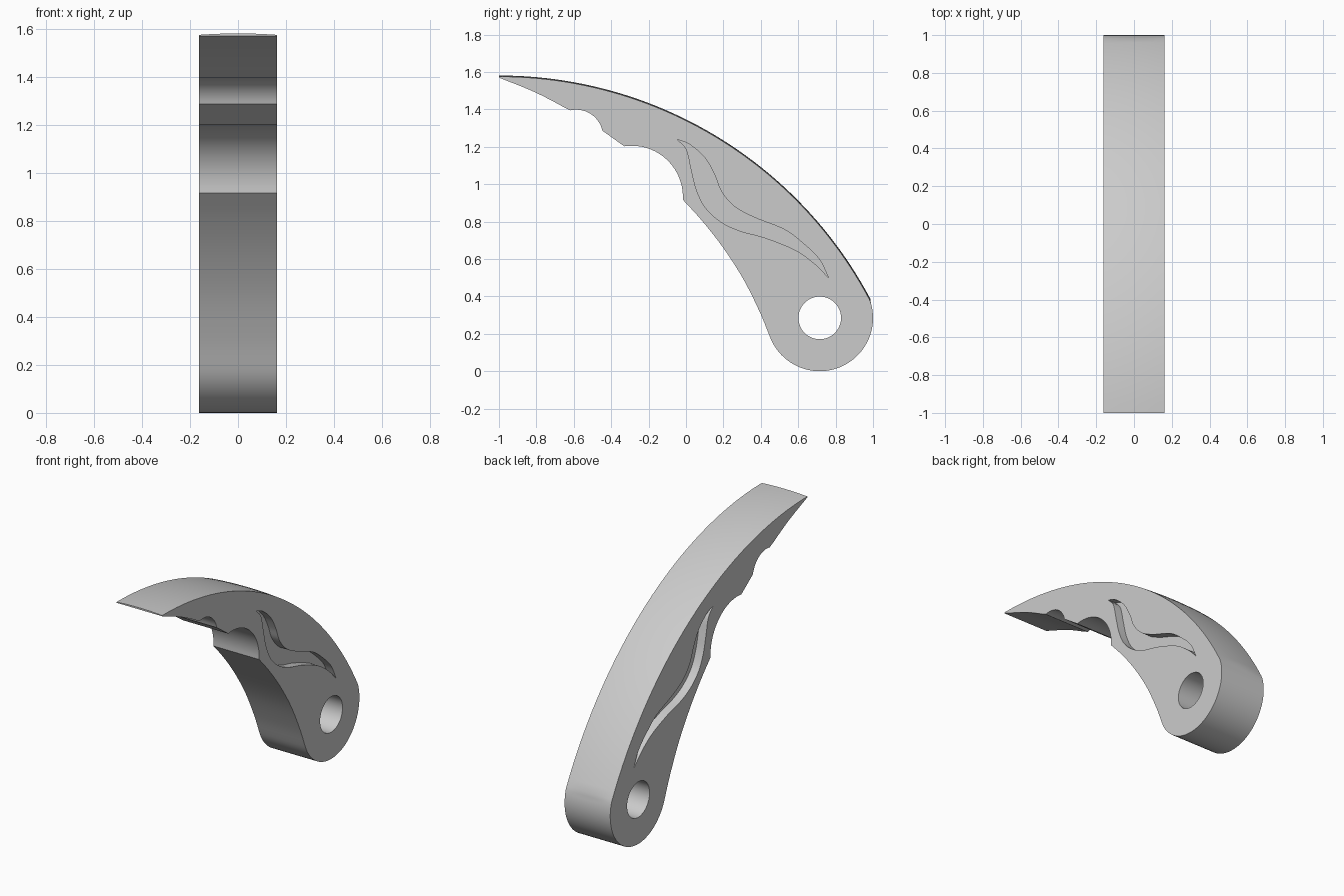
import bpy, bmesh
from math import sin, cos, atan2, pi, radians, hypot
from mathutils import Vector

if "Cube" in bpy.data.objects:
    bpy.data.objects.remove(bpy.data.objects["Cube"])

HALF = 0.162      # half thickness along x
CROWN = 0.006     # slight bulge of the outer back
GROOVE = 0.055    # engraving depth


def arc(c, r, a0, a1, n):
    return [(c[0] + r * cos(a0 + (a1 - a0) * i / n),
             c[1] + r * sin(a0 + (a1 - a0) * i / n)) for i in range(n + 1)]


def arc_to(c, p, q, n, turn):
    """Arc about c from the direction of p to that of q; turn is +1 or -1."""
    a0 = atan2(p[1] - c[1], p[0] - c[0])
    a1 = atan2(q[1] - c[1], q[0] - c[0])
    while (a1 - a0) * turn < 0:
        a1 += turn * 2 * pi
    return arc(c, hypot(p[0] - c[0], p[1] - c[1]), a0, a1, n)


def spline(pts, n=6):
    """Catmull-Rom curve through pts."""
    v = [Vector(p) for p in pts]
    v = [2 * v[0] - v[1]] + v + [2 * v[-1] - v[-2]]
    out = []
    for a, b, c, d in zip(v, v[1:], v[2:], v[3:]):
        for i in range(n):
            t = i / n
            out.append(tuple(0.5 * (2 * b + (c - a) * t + (2 * a - 5 * b + 4 * c - d) * t * t
                                    + (3 * b - a - 3 * c + d) * t ** 3)))
    return out + [tuple(pts[-1])]


def prism(name, pts, xs, bulge=None):
    """Loft a yz profile through the x stations; bulge shifts points per station."""
    bm = bmesh.new()
    rings = []
    for x in xs:
        rings.append([bm.verts.new((x, *(bulge(i, p, x) if bulge else p)))
                      for i, p in enumerate(pts)])
    n = len(pts)
    for a, b in zip(rings, rings[1:]):
        for i in range(n):
            j = (i + 1) % n
            bm.faces.new((a[i], a[j], b[j], b[i]))
    bm.faces.new(rings[0])
    bm.faces.new(rings[-1])
    bmesh.ops.recalc_face_normals(bm, faces=bm.faces)
    me = bpy.data.meshes.new(name)
    bm.to_mesh(me)
    bm.free()
    ob = bpy.data.objects.new(name, me)
    bpy.context.collection.objects.link(ob)
    return ob


# Outline: outer back, rounded pivot end, inner edge, two scallops, tip
back_c = (-1.0, 1.575 - 2.242)
back = arc_to(back_c, (-1.0, 1.575), (0.98, 0.385), 48, -1)
pivot = (0.715, 0.285)
pivot_end = arc_to(pivot, (0.9815, 0.386), (0.45, 0.18), 40, -1)
inner = spline([(0.45, 0.18), (0.395, 0.315), (0.305, 0.495), (0.195, 0.665),
                (0.085, 0.805), (-0.017, 0.917)], 5)
big_scallop = arc_to((-0.29, 0.932), (-0.017, 0.917), (-0.33, 1.203), 20, 1)
small_scallop = arc_to((-0.587, 1.255), (-0.447, 1.286), (-0.618, 1.393), 14, 1)
tip = spline([(-0.618, 1.393), (-0.8, 1.488), (-1.0, 1.57)], 5)
outline = back + pivot_end[1:] + inner[1:] + big_scallop[1:] + small_scallop + tip[1:]


def crown(i, p, x):
    if i >= len(back):
        return p
    d = (Vector(p) - Vector(back_c)).normalized()
    k = CROWN * (1 - (x / HALF) ** 2)
    return (p[0] + d.x * k, p[1] + d.y * k)


body = prism("curved_lever", outline, [HALF * (i / 5 - 1) for i in range(11)], crown)

# Pivot hole cutter
hole = prism("pivot_hole_cutter", arc(pivot, 0.114, 0, 2 * pi, 48)[:-1], [-1, 1])

# S-shaped engraving cutters, one per side
upper = spline([(-0.045, 1.238), (0.02, 1.212), (0.1, 1.142), (0.153, 1.05), (0.19, 0.96),
                (0.26, 0.88), (0.366, 0.822), (0.527, 0.757), (0.634, 0.677),
                (0.714, 0.596), (0.762, 0.5)])
lower = spline([(0.762, 0.5), (0.687, 0.575), (0.58, 0.65), (0.42, 0.714), (0.286, 0.751),
                (0.184, 0.8), (0.104, 0.874), (0.056, 0.97), (0.029, 1.077),
                (0.003, 1.184), (-0.045, 1.238)])
grooves = [prism("groove_cutter", upper + lower[1:-1], sorted((s * (HALF - GROOVE), s * 0.3)))
           for s in (-1, 1)]

# Apply the cuts
bpy.context.view_layer.objects.active = body
body.select_set(True)
for cutter in [hole] + grooves:
    cutter.hide_render = True
    mod = body.modifiers.new("cut", 'BOOLEAN')
    mod.operation, mod.solver, mod.object = 'DIFFERENCE', 'EXACT', cutter
    bpy.ops.object.modifier_apply(modifier=mod.name)
    bpy.data.objects.remove(cutter)
bpy.ops.object.shade_smooth_by_angle(angle=radians(25))
